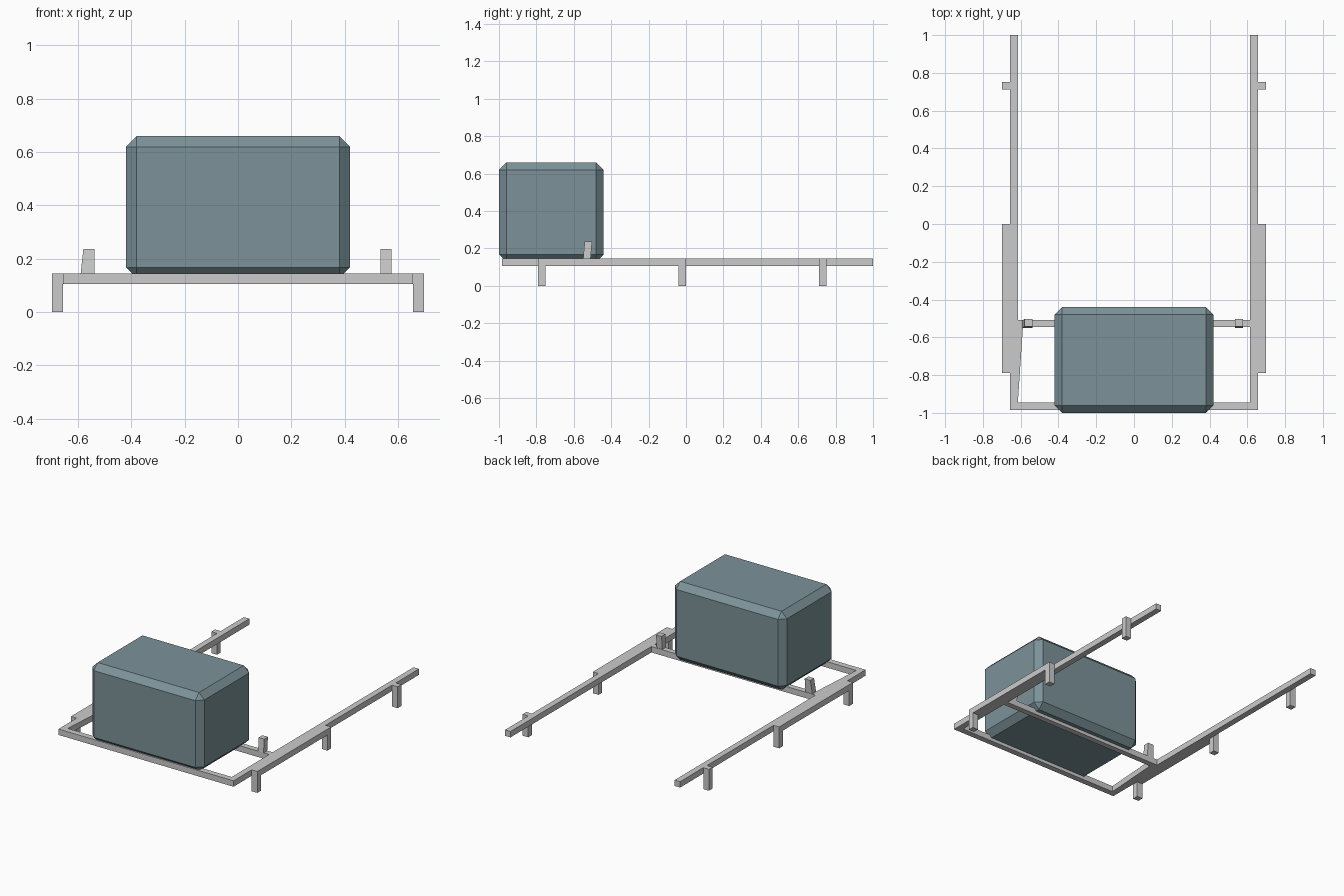
import bpy, bmesh

if "Cube" in bpy.data.objects:
    bpy.data.objects.remove(bpy.data.objects["Cube"])


def make_object(name, bm):
    bmesh.ops.recalc_face_normals(bm, faces=bm.faces)
    mesh = bpy.data.meshes.new(name)
    bm.to_mesh(mesh)
    bm.free()
    ob = bpy.data.objects.new(name, mesh)
    bpy.context.collection.objects.link(ob)
    return ob


def prism(name, bottom, z0, z1, top=None):
    """Solid between a bottom outline and an optional different top outline."""
    bm = bmesh.new()
    low = [bm.verts.new((x, y, z0)) for x, y in bottom]
    high = [bm.verts.new((x, y, z1)) for x, y in (top or bottom)]
    bm.faces.new(low)
    bm.faces.new(high)
    n = len(low)
    for i in range(n):
        j = (i + 1) % n
        bm.faces.new((low[i], low[j], high[j], high[i]))
    return make_object(name, bm)


def rect(x0, x1, y0, y1):
    return [(x0, y0), (x1, y0), (x1, y1), (x0, y1)]


Z0, Z1 = 0.105, 0.145

# Long rails, outer side bars and legs on both sides
for side, s in (("left", -1), ("right", 1)):
    prism(f"{side}_rail", rect(s * 0.615, s * 0.656, -0.985, 1.0), Z0, Z1)
    prism(f"{side}_side_bar", rect(s * 0.656, s * 0.698, -0.75, -0.04), Z0, Z1)
    for label, y in (("front", -0.79), ("middle", -0.04), ("rear", 0.712)):
        prism(f"{side}_{label}_leg", rect(s * 0.656, s * 0.698, y, y + 0.04), 0, Z1)

# Cross bars under the box
prism("front_crossbar", rect(-0.615, 0.615, -0.985, -0.945), Z0, Z1)
prism("rear_crossbar", rect(-0.615, 0.615, -0.545, -0.507), Z0, Z1)

# Slim wedge along the inside of the left rail
prism("rail_wedge", [(-0.615, -0.945), (-0.588, -0.545), (-0.615, -0.545)], Z0, Z1)

# Short leaning posts on the rear crossbar
prism("right_post", rect(0.535, 0.576, -0.55, -0.51), Z1, 0.237,
      rect(0.535, 0.576, -0.542, -0.502))
prism("left_post", rect(-0.59, -0.538, -0.55, -0.51), Z1, 0.237,
      rect(-0.58, -0.538, -0.542, -0.502))

# Large chamfered box, sunk slightly between the bars
box = prism("box", rect(-0.42, 0.42, -1.0, -0.44), 0.128, 0.66)
bevel = box.modifiers.new("chamfer", 'BEVEL')
bevel.width = 0.04
bevel.segments = 1
mat = bpy.data.materials.new("slate")
mat.diffuse_color = (0.20, 0.29, 0.32, 1)
mat.use_nodes = True
mat.node_tree.nodes["Principled BSDF"].inputs["Base Color"].default_value = mat.diffuse_color
box.data.materials.append(mat)
